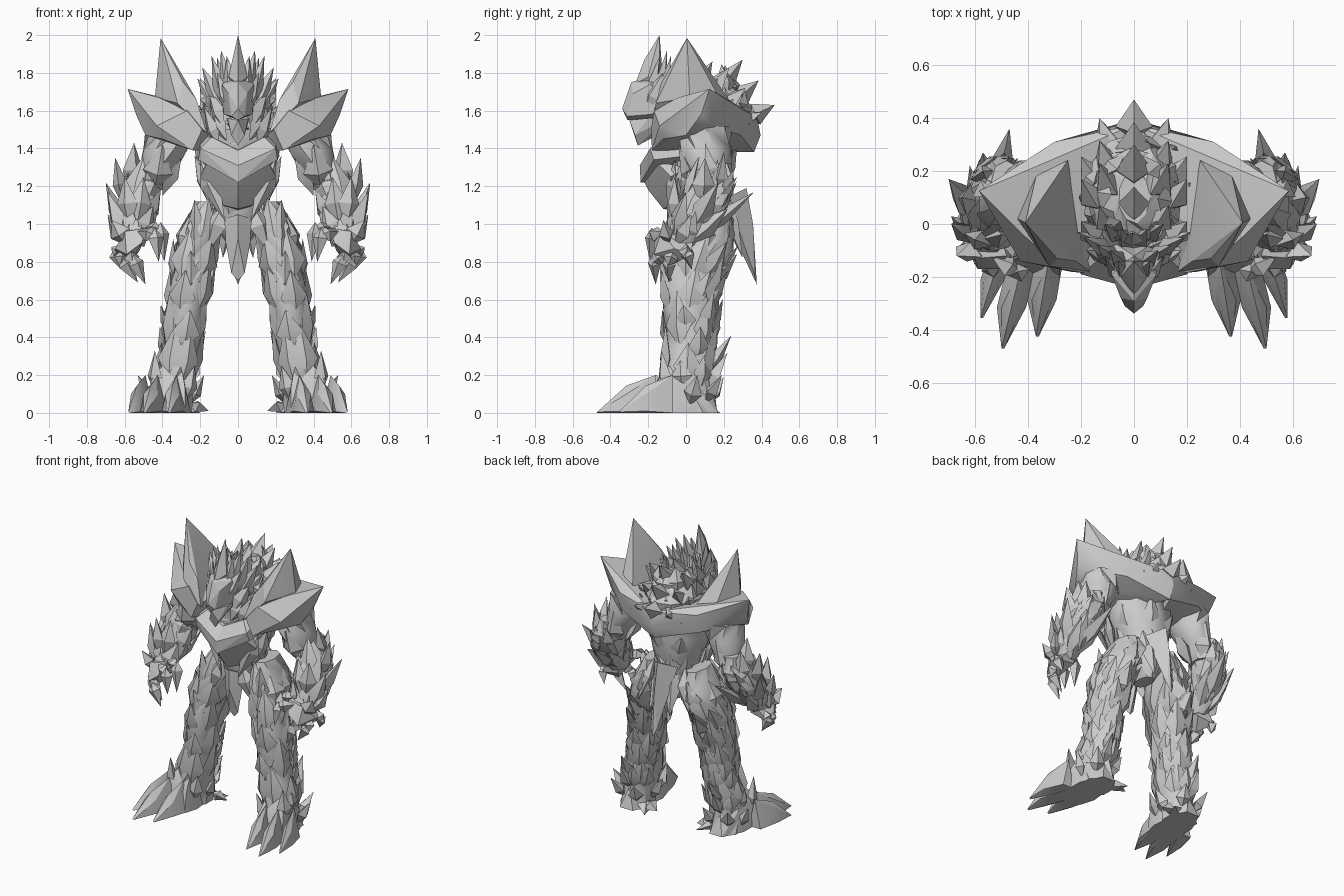
import bpy, bmesh, math, random
from mathutils import Vector as V

random.seed(4)
stone = bpy.data.materials.new("stone_grey")
stone.diffuse_color = (0.6, 0.6, 0.6, 1)


def finish(bm, name, mirror=True, angle=25):
    """Turn a bmesh into an object, mirrored across the body if asked."""
    for v in bm.verts:
        v.co.z = min(max(v.co.z, 0), 2)
    bmesh.ops.recalc_face_normals(bm, faces=bm.faces)
    me = bpy.data.meshes.new(name)
    bm.to_mesh(me)
    bm.free()
    me.materials.append(stone)
    ob = bpy.data.objects.new(name, me)
    bpy.context.collection.objects.link(ob)
    if mirror:
        ob.modifiers.new("Mirror", 'MIRROR').use_mirror_merge = False
    bpy.ops.object.select_all(action='DESELECT')
    ob.select_set(True)
    bpy.context.view_layer.objects.active = ob
    bpy.ops.object.shade_smooth_by_angle(angle=math.radians(angle))


def hull(bm, pts):
    """Faceted boulder around a few points."""
    vs = [bm.verts.new(p) for p in pts]
    bmesh.ops.convex_hull(bm, input=vs)
    loose = [v for v in vs if v.is_valid and not v.link_faces]
    bmesh.ops.delete(bm, geom=loose, context='VERTS')


def shard(bm, base, tip, w, out, t=None, mid=0.4):
    """Leaf-shaped spike with a ridge facing 'out'."""
    base, tip, out = V(base), V(tip), V(out)
    d = tip - base
    side = d.cross(out)
    side = side.normalized() if side.length > 1e-4 else V((1, 0, 0))
    n = side.cross(d).normalized()
    t = t or w * 0.5
    m = base + d * mid
    loop = [bm.verts.new(m + o) for o in (side * w, n * t, -side * w, -n * t)]
    a, b = bm.verts.new(base), bm.verts.new(tip)
    for i in range(4):
        p, q = loop[i], loop[(i + 1) % 4]
        bm.faces.new((a, p, q))
        bm.faces.new((b, q, p))


def surf(rings, z, ang, k=1.0):
    """Point on a limb at height z; rings are (x, y, z, rx, ry), top first."""
    z = min(max(z, rings[-1][2]), rings[0][2])
    for a, b in zip(rings, rings[1:]):
        if b[2] <= z <= a[2]:
            f = (a[2] - z) / (a[2] - b[2])
            x, y, _, rx, ry = [p + (q - p) * f for p, q in zip(a, b)]
            return V((x + rx * k * math.cos(ang), y + ry * k * math.sin(ang), z))


def limb(bm, rings, n=9):
    """Loft through the rings, slightly irregular."""
    loops = []
    for i, r in enumerate(rings):
        loops.append([bm.verts.new(surf(rings, r[2], (j + 0.5 * (i % 2)) * math.tau / n,
                                        random.uniform(0.95, 1.06))) for j in range(n)])
    for a, b in zip(loops, loops[1:]):
        for j in range(n):
            k = (j + 1) % n
            bm.faces.new((a[j], a[k], b[k]))
            bm.faces.new((a[j], b[k], b[j]))
    bm.faces.new(loops[0])
    bm.faces.new(loops[-1])


def scales(bm, rings, z0, z1, rows, per, length, w, flare, a0=0, a1=math.tau):
    """Rows of upward shards covering a limb."""
    for i in range(rows):
        z = z0 + (z1 - z0) * i / max(1, rows - 1)
        for j in range(per):
            a = a0 + (a1 - a0) * (j + 0.5 * (i % 2) + random.uniform(-.2, .2)) / per
            L = length * random.uniform(0.75, 1.25)
            base = surf(rings, z, a, 0.88)
            out = V((math.cos(a), math.sin(a), 0))
            tip = surf(rings, z + L, a + random.uniform(-.15, .15), 1.02)
            tip.z = z + L
            shard(bm, base, tip + out * flare * random.uniform(0.5, 1.3), w, out, w * 0.4)


# Torso with a few broad rib plates
torso = [(0, .07, 1.5, .25, .22), (0, .06, 1.34, .22, .2), (0, .07, 1.2, .17, .17),
         (0, .08, 1.08, .13, .16), (0, .09, .98, .12, .15), (0, .1, .88, .05, .08)]
bm = bmesh.new()
limb(bm, torso, 10)
scales(bm, torso, 1.02, 1.2, 2, 7, .2, .06, 0)
finish(bm, "torso", False, 35)

# Chest chevron and belly plate
bm = bmesh.new()
hull(bm, [(0, -.17, 1.39), (0, -.245, 1.31), (0, -.24, 1.22), (.14, -.14, 1.46), (.2, -.19, 1.4),
          (.21, -.17, 1.34), (.2, 0, 1.46), (.22, 0, 1.36), (0, 0, 1.4), (0, 0, 1.22)])
finish(bm, "chest_chevron", True, 10)
bm = bmesh.new()
hull(bm, [(0, -.225, 1.23), (.16, -.16, 1.33), (.2, -.08, 1.25), (0, -.2, 1.18), (0, -.12, 1.08),
          (.08, -.08, 1.1), (0, 0, 1.06), (.18, 0, 1.3), (0, 0, 1.3)])
shard(bm, (.2, -.06, 1.34), (.07, -.1, 1.02), .06, (.5, -1, 0))
shard(bm, (.23, 0, 1.36), (.13, -.03, 1.06), .06, (1, -.5, 0))
finish(bm, "belly_plate", True, 10)

# Pauldrons, joined behind the neck by a thick collar
bm = bmesh.new()
hull(bm, [(0, .36, 1.38), (0, .395, 1.47), (0, .375, 1.57), (.585, .125, 1.715), (.3, .31, 1.6),
          (.3, .29, 1.47), (.49, .14, 1.52), (.54, .08, 1.58), (.49, 0, 1.47), (.43, -.14, 1.52), (.4, -.12, 1.45),
          (.24, -.18, 1.39), (.19, -.185, 1.5), (.27, -.17, 1.6), (.42, -.04, 1.67), (.28, .1, 1.42)])
finish(bm, "pauldron", True, 30)
bm = bmesh.new()
hull(bm, [(.41, .005, 1.985), (.165, -.18, 1.48), (.22, -.14, 1.66), (.32, -.16, 1.64), (.36, -.1, 1.72),
          (.44, .02, 1.67), (.37, .18, 1.66), (.25, .24, 1.64), (.23, .02, 1.64), (.29, -.13, 1.75)])
finish(bm, "shoulder_blade_spike", True, 25)

# Hunched neck mound with broad spikes
mound = [(0, .1, 1.76, .06, .1), (0, .1, 1.71, .14, .18), (0, .11, 1.62, .19, .23), (0, .1, 1.42, .2, .24)]
bm = bmesh.new()
limb(bm, mound, 9)
scales(bm, mound, 1.48, 1.68, 3, 8, .14, .07, .03)
for y, z, ty, tz in [(.3, 1.55, .47, 1.63), (.22, 1.62, .385, 1.76), (.14, 1.67, .3, 1.87),
                     (.02, 1.66, .14, 1.86)]:
    shard(bm, (0, y, z), (0, ty, tz), .07, (0, 0, 1), .06)
    for s in (-1, 1):
        shard(bm, (s * .08, y - .05, z - .02), (s * .13, ty - .07, tz - .04), .065, (s, 0, 1), .05)
        shard(bm, (s * .13, y - .09, z - .06), (s * .2, ty - .13, tz - .1), .06, (s, 0, .6), .05)
finish(bm, "neck_mound", False)

# Head: hooked upper mask, jaw, cheek plates
bm = bmesh.new()
hull(bm, [(0, -.338, 1.61), (0, -.29, 1.75), (.05, -.28, 1.69), (.085, -.19, 1.74), (.075, -.19, 1.58),
          (.035, -.31, 1.57), (0, -.31, 1.55), (.09, -.06, 1.62), (0, -.12, 1.8), (0, -.06, 1.55)])
hull(bm, [(0, -.255, 1.415), (.035, -.27, 1.47), (.055, -.2, 1.56), (0, -.3, 1.55), (.06, -.1, 1.56),
          (0, -.18, 1.47), (0, -.1, 1.5)])
for b, t, w in [((.05, -.22, 1.6), (.11, -.12, 1.8), .05), ((.07, -.17, 1.5), (.16, -.07, 1.72), .055),
                ((.06, -.17, 1.44), (.14, -.1, 1.62), .05), ((.1, -.13, 1.41), (.18, -.1, 1.62), .055)]:
    shard(bm, b, t, w, (1, -.8, 0))
finish(bm, "head", True, 15)

# Crest fan
bm = bmesh.new()
hull(bm, [(0, -.14, 2), (0, -.27, 1.74), (.05, -.2, 1.78), (.04, -.14, 1.72), (0, -.12, 1.74), (0, -.22, 1.87)])
for i, (x, y, z) in enumerate([(.06, -.14, 1.89), (.09, -.1, 1.92), (.14, -.08, 1.89),
                               (.19, -.05, 1.83), (.215, -.03, 1.77), (.05, -.02, 1.87), (.11, .0, 1.88)]):
    shard(bm, (x * .4, y - .06, 1.62 - .01 * i), (x, y, z), .05, (.5, -1, .2), .035)
finish(bm, "crest")

# Upper arm, mostly smooth
upper = [(.36, .1, 1.52, .13, .14), (.385, .1, 1.4, .125, .14), (.42, .11, 1.29, .1, .12),
         (.46, .12, 1.18, .06, .09)]
bm = bmesh.new()
limb(bm, upper, 8)
shard(bm, (.4, .1, 1.15), (.29, .05, 1.42), .08, (-1, -.6, 0), .05)
shard(bm, (.44, .06, 1.18), (.4, -.04, 1.42), .08, (0, -1, 0), .05)
shard(bm, (.45, .16, 1.16), (.4, .24, 1.42), .08, (0, 1, 0), .05)
finish(bm, "upper_arm", True, 35)

# Forearm with long flaring spikes
fore = [(.48, .16, 1.32, .06, .08), (.51, .14, 1.22, .09, .12), (.535, .09, 1.1, .105, .14),
        (.55, .01, .98, .09, .12), (.555, -.05, .88, .06, .08)]
bm = bmesh.new()
limb(bm, fore, 8)
scales(bm, fore, .92, 1.12, 3, 6, .2, .065, .015)
for t in [(.55, .1, 1.43), (.57, .2, 1.38), (.65, .1, 1.35), (.7, .17, 1.22), (.69, .0, 1.17), (.47, .36, 1.17),
          (.57, .27, 1.25), (.46, .05, 1.38), (.67, -.12, 1.02), (.69, .03, 1.05), (.6, -.06, 1.25),
          (.44, .25, 1.12), (.62, .22, 1.08), (.5, -.04, 1.25)]:
    tip = V(t)
    base = surf(fore, tip.z - .28, math.atan2(t[1] - .08, t[0] - .53), .6)
    shard(bm, base, tip, .06, (t[0] - .53, t[1] - .08, .1), .04, .5)
finish(bm, "forearm")

# Hand with curled claws: knuckle shard then claw shard
bm = bmesh.new()
hull(bm, [(.48, -.12, .98), (.6, -.13, .96), (.65, -.06, .87), (.51, -.17, .9), (.59, -.17, .84),
          (.53, .04, .98), (.65, .03, .84), (.52, .02, .86), (.57, -.06, .79)])
for b, k, t in [((.52, -.06, .98), (.41, -.1, .97), (.39, -.13, .8)),
                ((.54, -.12, .96), (.44, -.18, .94), (.42, -.19, .8)),
                ((.57, -.1, .87), (.56, -.17, .8), (.49, -.16, .68)),
                ((.6, -.06, .88), (.62, -.09, .79), (.53, -.09, .69)),
                ((.6, .0, .9), (.655, .0, .83), (.62, .03, .76))]:
    shard(bm, b, V(k) + (V(k) - V(b)) * .15, .042, (0, -1, .3), .042, .6)
    shard(bm, V(k) + V((0, 0, .04)), t, .042, (-.3, -1, 0), .036, .3)
finish(bm, "hand")

# Leg, thigh to ankle: broad plates at the front, flared spurs behind
leg = [(.16, .09, 1.12, .06, .12), (.19, .08, 1.0, .1, .17), (.23, .06, .83, .115, .18),
       (.26, .02, .7, .1, .155), (.28, .02, .5, .1, .135), (.305, .02, .32, .095, .135),
       (.335, 0, .18, .11, .14), (.35, .04, 0, .11, .13)]
bm = bmesh.new()
limb(bm, leg, 8)
scales(bm, leg, .16, .52, 3, 6, .26, .075, .005)
scales(bm, leg, .7, .86, 2, 6, .24, .085, .005)
scales(bm, leg, .14, .72, 5, 4, .17, .06, .035, -.2, math.pi + .2)
shard(bm, (.25, -.04, .6), (.25, -.14, .86), .08, (0, -1, 0), .06)
shard(bm, (.21, -.05, .8), (.23, -.08, 1.13), .07, (.3, -1, 0), .05)
shard(bm, (.24, .12, .68), (.26, .27, .84), .07, (0, 1, 0), .05)
finish(bm, "leg", True, 35)

# Foot: instep, three separate clawed toes, heel spurs
bm = bmesh.new()
hull(bm, [(.25, -.1, 0), (.28, -.18, .13), (.3, -.1, .25), (.4, -.1, .25), (.46, -.15, .17), (.47, -.18, 0),
          (.28, -.2, 0), (.47, .02, 0), (.44, .05, .14), (.27, .1, 0), (.3, .17, 0), (.4, .17, 0), (.35, .12, .16)])
for bx, by, tx, ty, w in [(.325, -.15, .37, -.425, .055), (.425, -.16, .5, -.47, .055), (.49, -.07, .58, -.355, .045)]:
    mx, my = bx + (tx - bx) * .5, by + (ty - by) * .5
    hull(bm, [(bx - w, by, 0), (bx + w, by, 0), (bx, by, .2), (mx - w, my, .01), (mx + w, my, .01),
              (mx - w * .7, my, .1), (mx + w * .7, my, .1), (mx, my, .145), (tx, ty, .005), (tx - .01, ty, 0)])
for b, t in [((.35, .1, .12), (.36, .22, .32)), ((.3, .12, .05), (.27, .2, .19)), ((.4, .1, .05), (.46, .19, .2)),
             ((.26, .08, .05), (.155, .1, .01)), ((.26, .02, .04), (.18, .0, .2)), ((.45, .02, .04), (.53, .06, .2)),
             ((.3, .05, .03), (.2, .18, .0)), ((.35, .1, .2), (.34, .24, .41)),
             ((.28, -.1, .06), (.23, -.12, .25)), ((.44, -.1, .1), (.44, -.13, .33))]:
    shard(bm, b, t, .05, V(b) - V((.35, .02, 0)), .035)
finish(bm, "foot")

# Hip plates, front cloth and tail
bm = bmesh.new()
for b, t in [((.08, -.08, 1.1), (.17, -.06, .84)), ((.13, .0, 1.12), (.25, .05, .88)),
             ((.12, .18, 1.14), (.2, .25, .85)), ((.05, .2, 1.14), (.08, .3, .82))]:
    shard(bm, b, t, .06, (b[0], b[1] - .07, 0), .04)
finish(bm, "hip_plate")
bm = bmesh.new()
hull(bm, [(-.07, -.05, 1.03), (.07, -.05, 1.03), (0, -.1, 1.05), (-.065, -.05, .9), (.065, -.05, .9),
          (0, -.1, .92), (.035, -.05, .74), (-.035, -.05, .74), (0, -.04, .7), (0, .05, 1), (0, 0, .82)])
finish(bm, "front_cloth", False, 10)
bm = bmesh.new()
hull(bm, [(-.09, .22, 1.14), (.09, .22, 1.14), (0, .32, 1.19), (-.05, .28, .95), (.05, .28, .95),
          (0, .355, 1.0), (0, .375, .68), (.025, .36, .74), (-.025, .36, .74), (0, .2, 1.05)])
finish(bm, "tail", False, 10)
